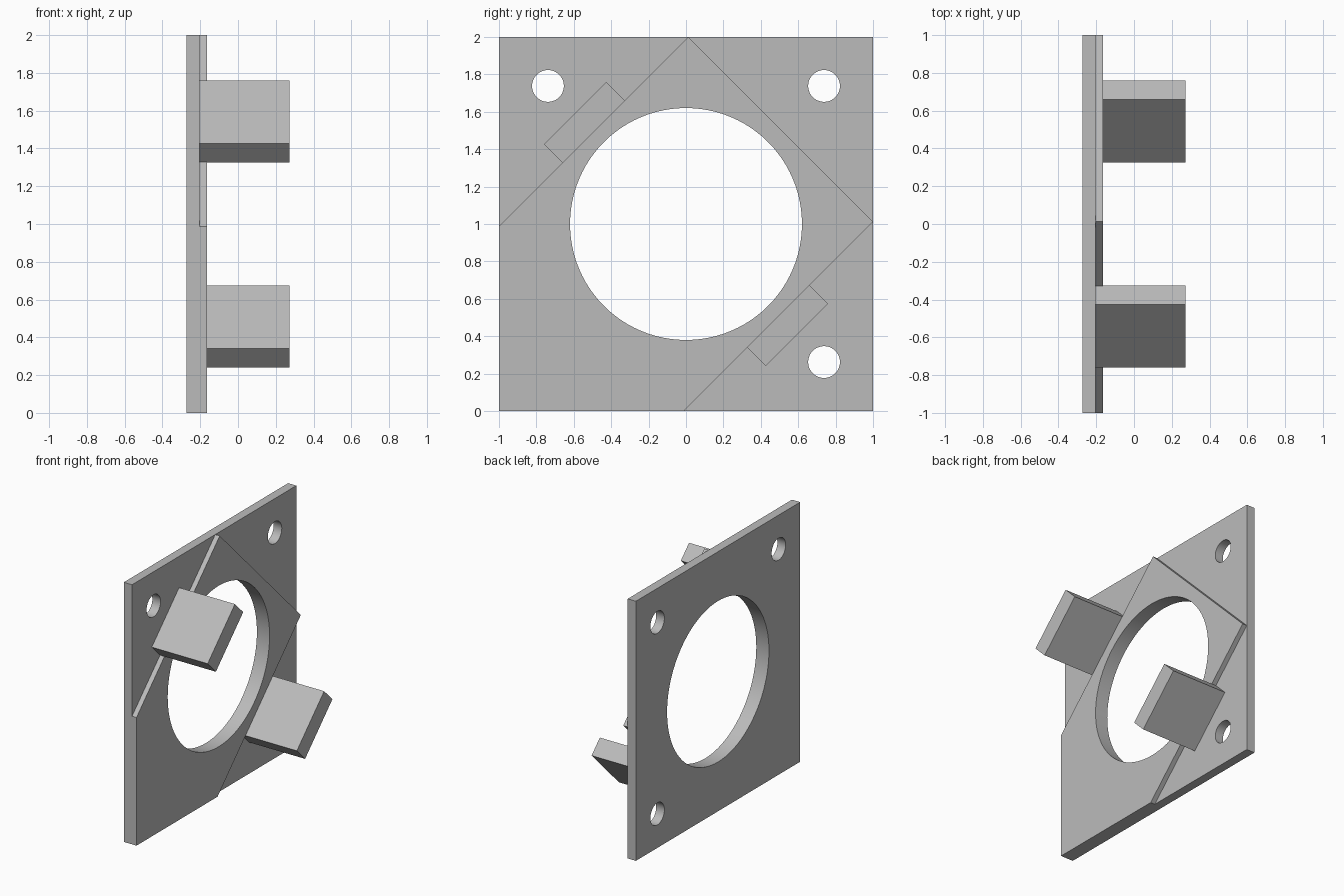
import bpy
import bmesh
import math
from mathutils import Matrix, Vector

if "Cube" in bpy.data.objects:
    bpy.data.objects.remove(bpy.data.objects["Cube"], do_unlink=True)

BACK, STEP, FACE, TIP = -0.273, -0.203, -0.165, 0.273   # depths along x
MID = 1.0                                               # height of the bore
OFF = 0.013                                             # step corner offset

grey = bpy.data.materials.new("light_grey")
grey.use_nodes = True
colour = (0.5, 0.5, 0.5, 1)
grey.diffuse_color = colour
grey.node_tree.nodes["Principled BSDF"].inputs["Base Color"].default_value = colour


def prism(name, outline, x0, x1):
    """Extrude a (y, z) outline along x."""
    bm = bmesh.new()
    face = bm.faces.new([bm.verts.new((x0, y, z)) for y, z in outline])
    moved = bmesh.ops.extrude_face_region(bm, geom=[face])["geom"]
    verts = [g for g in moved if isinstance(g, bmesh.types.BMVert)]
    bmesh.ops.translate(bm, verts=verts, vec=(x1 - x0, 0, 0))
    bmesh.ops.recalc_face_normals(bm, faces=bm.faces[:])
    mesh = bpy.data.meshes.new(name)
    bm.to_mesh(mesh)
    bm.free()
    mesh.materials.append(grey)
    obj = bpy.data.objects.new(name, mesh)
    bpy.context.collection.objects.link(obj)
    return obj


def circle(y, z, radius, count):
    steps = [math.tau * i / count for i in range(count)]
    return [(y + radius * math.cos(a), z + radius * math.sin(a)) for a in steps]


def cut(target, outline, x0, x1):
    """Remove a prism from the target."""
    cutter = prism("cutter", outline, x0, x1)
    cutter.hide_render = True
    mod = target.modifiers.new("cut", "BOOLEAN")
    mod.operation = "DIFFERENCE"
    mod.solver = "EXACT"
    mod.object = cutter
    bpy.context.view_layer.objects.active = target
    bpy.ops.object.modifier_apply(modifier=mod.name)
    bpy.data.objects.remove(cutter, do_unlink=True)


# Square mounting plate
plate = prism("mounting_plate", [(-1, 0), (1, 0), (1, 2), (-1, 2)], BACK, FACE)

# Three lowered corners, cut past the plate edge along each slanted step
top, bottom = Vector((OFF, 2)), Vector((-OFF, 0))
left, right = Vector((-1, MID - OFF)), Vector((1, MID + OFF))
for a, b, corner in ((left, top, (-1, 2)), (top, right, (1, 2)), (right, bottom, (1, 0))):
    reach = (b - a) * 0.1
    far = (Vector(corner) - (a + b) / 2) * 2
    a, b = a - reach, b + reach
    cut(plate, [a, b, b + far, a + far], STEP, FACE + 0.1)

# Central bore and three screw holes
cut(plate, circle(0, MID, 0.62, 96), BACK - 0.1, FACE + 0.1)
for sy, sz in ((-1, 1), (1, 1), (1, -1)):
    cut(plate, circle(sy * 0.738, MID + sz * 0.738, 0.085, 40), BACK - 0.1, FACE + 0.1)

bpy.ops.object.select_all(action="DESELECT")
plate.select_set(True)
bpy.context.view_layer.objects.active = plate
bpy.ops.object.shade_smooth_by_angle(angle=math.radians(30))

# Two slanted tabs standing on the steps
turn = Matrix.Rotation(math.radians(45), 2)
for name, side in (("upper_tab", -1), ("lower_tab", 1)):
    centre = Vector((side * 0.543, MID - side * 0.543))
    corners = [(-1, -1), (1, -1), (1, 1), (-1, 1)]
    outline = [centre + turn @ Vector((u * 0.235, v * 0.071)) for u, v in corners]
    prism(name, outline, STEP, TIP)
